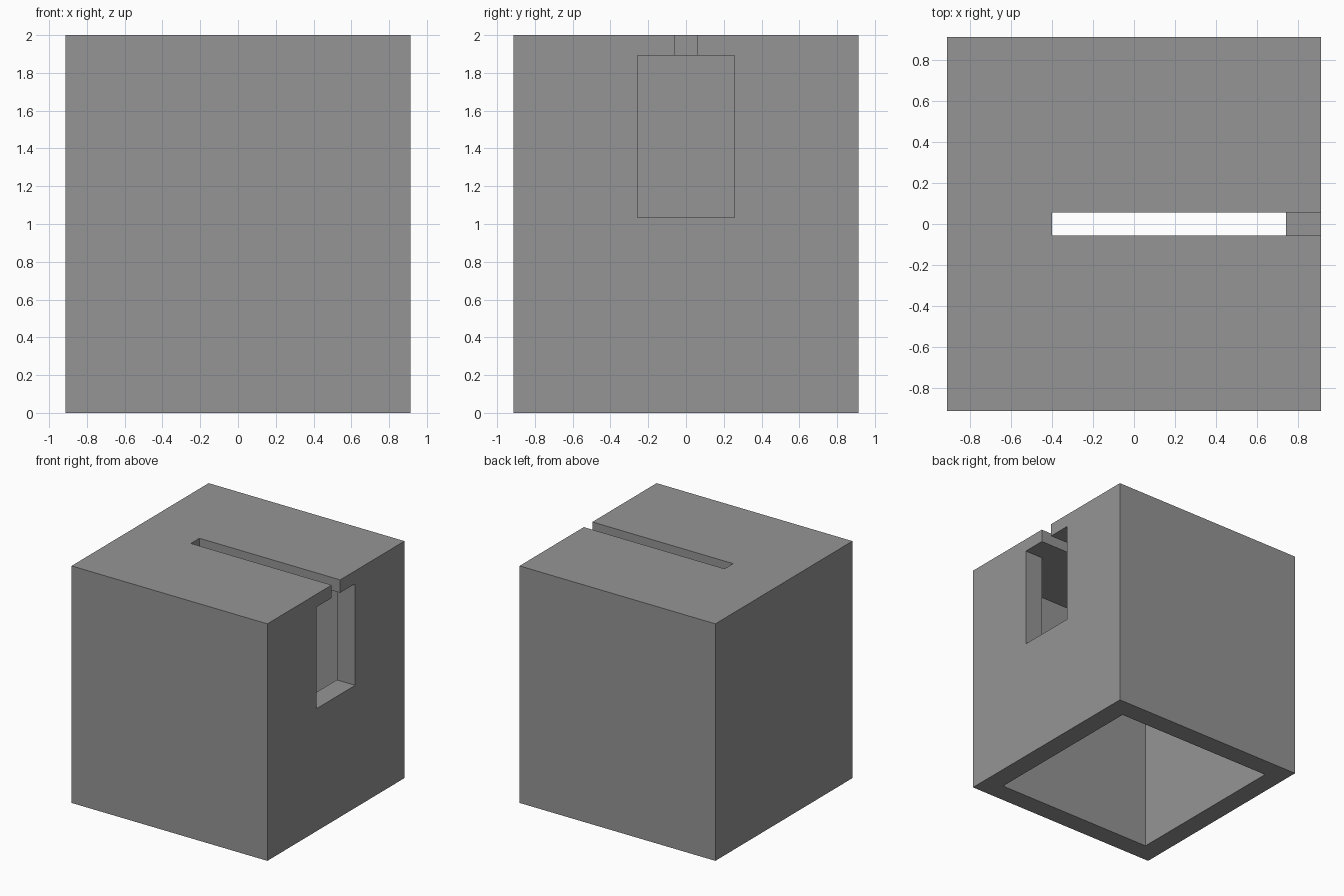
import bpy

if "Cube" in bpy.data.objects:
    bpy.data.objects.remove(bpy.data.objects["Cube"])

W = 0.914       # outer half width
I = 0.743       # inner half width
CEIL = 1.891    # underside of the roof
SILL = 1.034    # bottom of the side window

grey = bpy.data.materials.new("plain grey")
grey.diffuse_color = (0.3, 0.3, 0.3, 1)
grey.use_nodes = True
grey.node_tree.nodes["Principled BSDF"].inputs["Base Color"].default_value = grey.diffuse_color


def box(name, lo, hi):
    """Axis-aligned box between two corners."""
    bpy.ops.mesh.primitive_cube_add(size=1, location=[(a + b) / 2 for a, b in zip(lo, hi)])
    ob = bpy.context.object
    ob.name = name
    ob.scale = [b - a for a, b in zip(lo, hi)]
    bpy.ops.object.transform_apply(location=True, rotation=False, scale=True)
    ob.data.materials.append(grey)
    return ob


# Outer block, hollowed out below
body = box("box_body", (-W, -W, 0), (W, W, 2))

cutters = [
    # Cavity open at the bottom
    box("cavity_cutter", (-I, -I, -0.2), (I, I, CEIL)),
    # Window through the right wall
    box("window_cutter", (0.5, -0.257, SILL), (1.2, 0.257, CEIL)),
    # Slot through the roof, running out of the right side
    box("slot_cutter", (-0.4, -0.057, 1.7), (1.2, 0.057, 2.2)),
]

for cutter in cutters:
    mod = body.modifiers.new(cutter.name, 'BOOLEAN')
    mod.operation = 'DIFFERENCE'
    mod.solver = 'EXACT'
    mod.object = cutter
    bpy.context.view_layer.objects.active = body
    bpy.ops.object.modifier_apply(modifier=mod.name)
    bpy.data.objects.remove(cutter)
